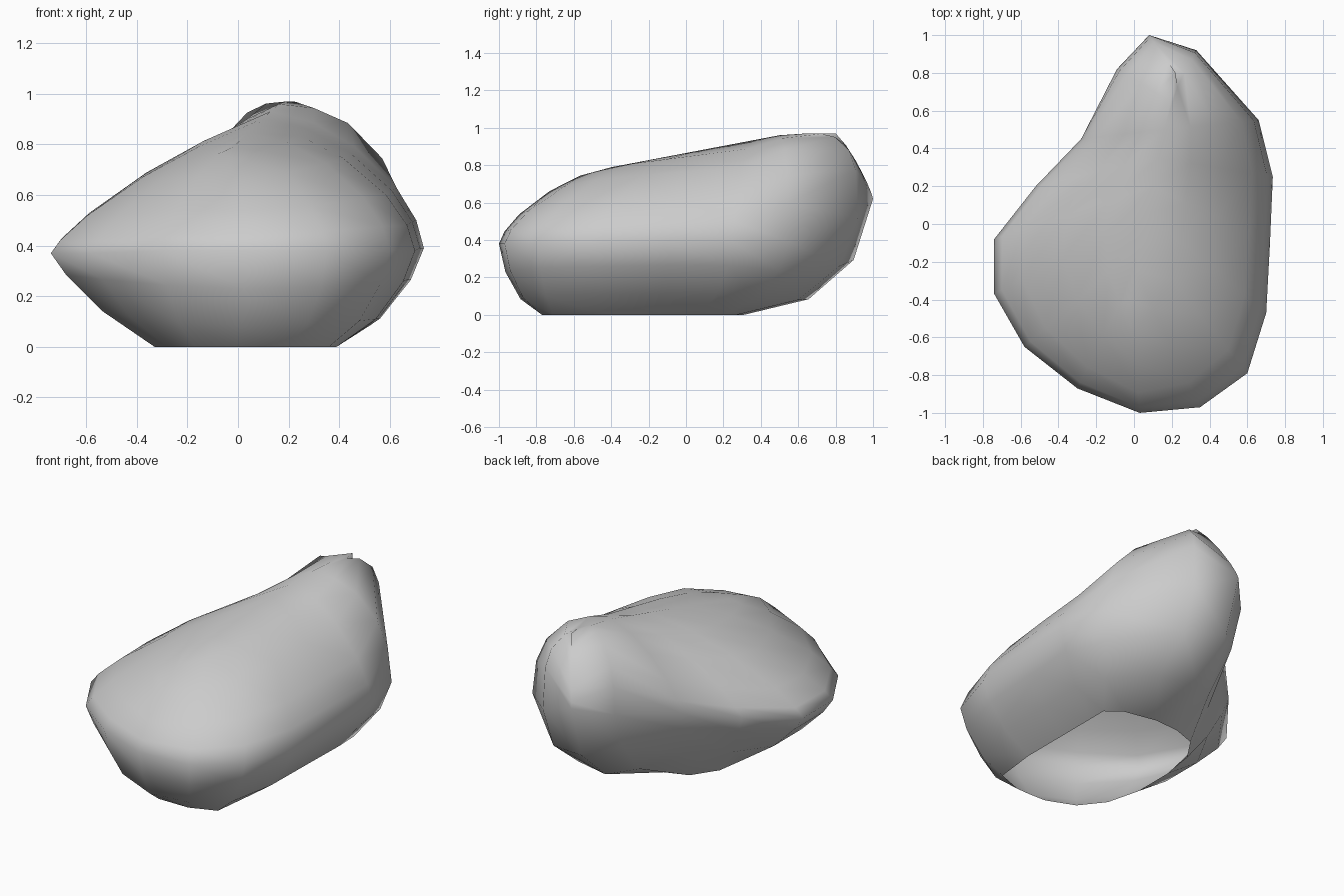
import bpy
import bmesh

# Remove the default cube only
default_cube = bpy.data.objects.get("Cube")
if default_cube:
    bpy.data.objects.remove(default_cube, do_unlink=True)

# Widest outline (x, y, z), upper and lower roundness, base opening (x, y),
# running from the back, round the left side, to the front and home again
OUTLINE = [
    (.08, 1, .62, 1.2, 2, .1, .31),
    (.33, .92, .52, 3.3, 1.9, .3, .27),
    (.66, .55, .39, 2.2, 1.6, .39, .2),
    (.735, .25, .39, 1.6, 1.4, .39, .08),
    (.72, -.1, .39, 1.6, 1.4, .39, -.15),
    (.7, -.47, .38, 1.6, 1.4, .39, -.45),
    (.6, -.79, .38, 1.6, 1.45, .36, -.71),
    (.35, -.97, .38, 1.5, 1.55, .2, -.77),
    (.03, -1, .38, 1.45, 1.6, 0, -.77),
    (-.3, -.87, .38, 1.4, 1.5, -.17, -.7),
    (-.58, -.65, .37, 1.3, 1.3, -.28, -.56),
    (-.74, -.37, .37, 1.25, 1.2, -.33, -.35),
    (-.74, -.08, .37, 1.25, 1.2, -.33, -.1),
    (-.52, .2, .42, 1.25, 1.2, -.3, .1),
    (-.28, .45, .48, 1.4, 1.2, -.2, .25),
    (-.09, .82, .56, 2.4, 1.6, -.06, .3),
]
UPPER_STEPS = (.95, .82, .55, .28, 0)
LOWER_STEPS = (0, .5, .85, 1)


def ridge_point(index):
    """Point on the crest, shared by opposite outline points."""
    y = .8 - .15 * min(index, len(OUTLINE) - index)
    return .06 + .2 * y, y, min(.97, .865 + .19 * y)


def bulge(outer, inner, reach, roundness):
    """Follow a rounded arc from the outer point to the inner one."""
    rise = (1 - reach ** roundness) ** (1 / roundness)
    x = inner[0] + (outer[0] - inner[0]) * reach
    y = inner[1] + (outer[1] - inner[1]) * reach
    z = outer[2] + (inner[2] - outer[2]) * rise
    return x, y, z


def make_material(name, colour):
    material = bpy.data.materials.new(name)
    material.use_nodes = True
    material.diffuse_color = colour
    shader = material.node_tree.nodes["Principled BSDF"]
    shader.inputs["Base Color"].default_value = colour
    return material


def build_boulder():
    bm = bmesh.new()
    rings = []

    # Underside, from the open base up to the widest outline
    for reach in LOWER_STEPS:
        ring = []
        for x, y, z, upper_round, lower_round, base_x, base_y in OUTLINE:
            point = bulge((x, y, z), (base_x, base_y, 0), reach, lower_round)
            ring.append(bm.verts.new(point))
        rings.append(ring)

    # Upper body, from the widest outline up to the crest
    for reach in UPPER_STEPS:
        ring = []
        for index, (x, y, z, upper_round, *rest) in enumerate(OUTLINE):
            point = bulge((x, y, z), ridge_point(index), reach, upper_round)
            ring.append(bm.verts.new(point))
        rings.append(ring)

    # Skin between neighbouring rings
    count = len(OUTLINE)
    for lower, upper in zip(rings, rings[1:]):
        for i in range(count):
            j = (i + 1) % count
            bm.faces.new((lower[i], upper[i], upper[j], lower[j]))

    # Weld the two sides along the crest
    bmesh.ops.remove_doubles(bm, verts=bm.verts[:], dist=.0005)
    bmesh.ops.recalc_face_normals(bm, faces=bm.faces[:])
    top = max(bm.faces, key=lambda face: face.calc_center_median().z)
    if top.normal.z < 0:
        bmesh.ops.reverse_faces(bm, faces=bm.faces[:])
    for face in bm.faces:
        face.smooth = True

    mesh = bpy.data.meshes.new("boulder")
    bm.to_mesh(mesh)
    bm.free()
    mesh.materials.append(make_material("stone grey", (.6, .6, .6, 1)))
    boulder = bpy.data.objects.new("boulder", mesh)
    bpy.context.collection.objects.link(boulder)


build_boulder()
